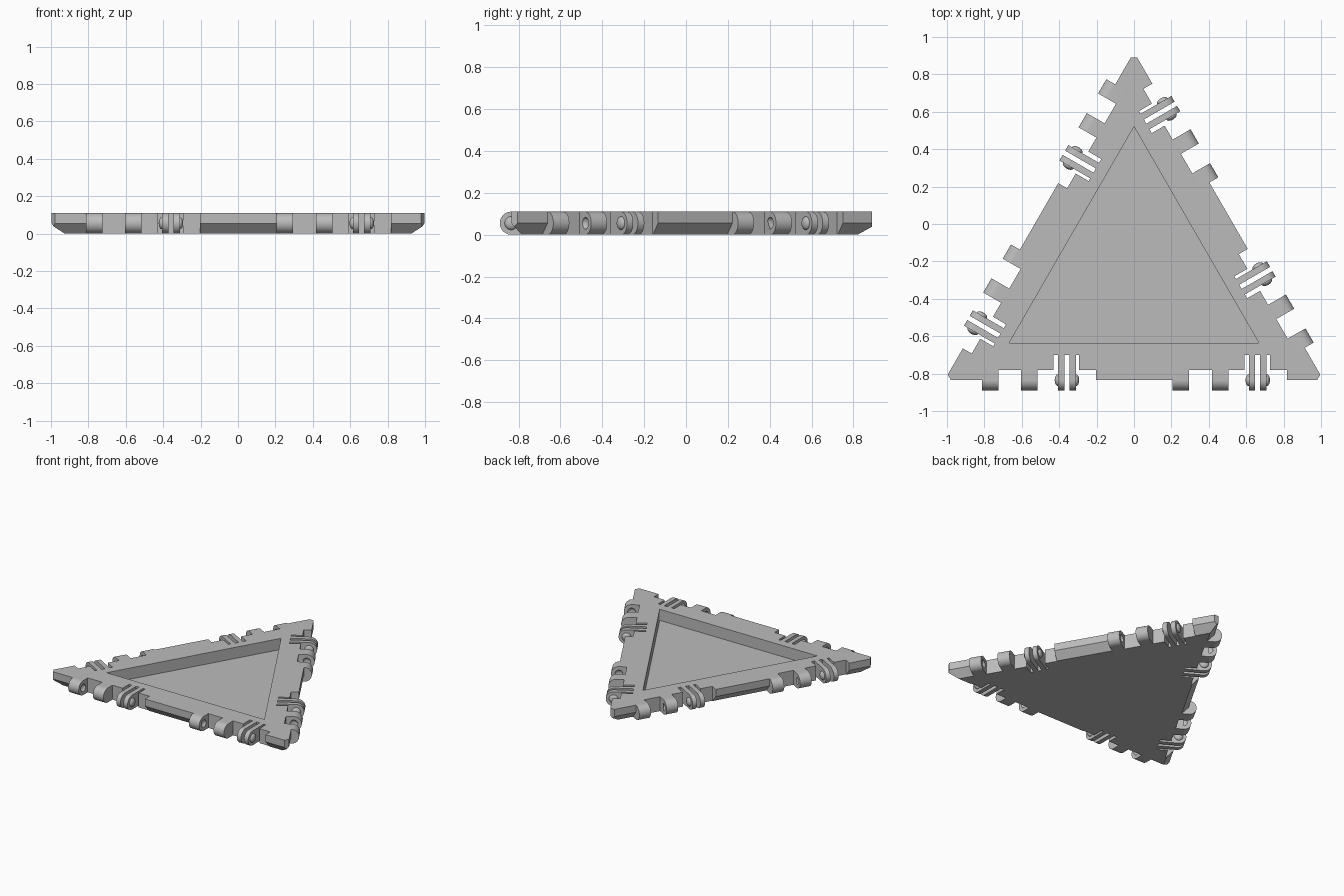
import bpy, bmesh, math
from mathutils import Matrix, Vector

cube = bpy.data.objects.get("Cube")
if cube:
    bpy.data.objects.remove(cube)

grey = bpy.data.materials.new("plain grey")
grey.use_nodes = True
COLOUR = (0.5, 0.5, 0.5, 1)
grey.diffuse_color = COLOUR
grey.node_tree.nodes["Principled BSDF"].inputs["Base Color"].default_value = COLOUR

H = 0.11            # panel thickness
R = H / 2           # hinge radius
EDGE = 0.585        # distance from panel centre to each side
NOTCH, SLOT = 0.53, 0.45
CENTRE = Matrix.Translation((0, -0.25, 0))
SIDES = [CENTRE @ Matrix.Rotation(math.radians(a), 4, "Z") for a in (0, 120, 240)]
JOINTS = (0, 1.02)  # each side carries two identical joints


def make(name, bm, matrix):
    bmesh.ops.recalc_face_normals(bm, faces=bm.faces[:])
    mesh = bpy.data.meshes.new(name)
    bm.to_mesh(mesh)
    bm.free()
    mesh.transform(matrix)
    mesh.materials.append(grey)
    ob = bpy.data.objects.new(name, mesh)
    bpy.context.collection.objects.link(ob)
    return ob


def prism(points, offset):
    """Extrude a closed outline along the offset."""
    bm = bmesh.new()
    face = bm.faces.new([bm.verts.new(p) for p in points])
    out = bmesh.ops.extrude_face_region(bm, geom=[face])
    new = [v for v in out["geom"] if isinstance(v, bmesh.types.BMVert)]
    bmesh.ops.translate(bm, verts=new, vec=offset)
    return bm


def triangle(apothem, z):
    return [Vector((2 * apothem * math.cos(a), 2 * apothem * math.sin(a), z))
            for a in (math.radians(d) for d in (90, 210, 330))]


def hinge_lug(x0, x1, root):
    """Plate with a round nose, lying across the hinge axis."""
    pts = [(x0, -root, H), (x0, -root, 0)]
    for i in range(25):
        a = math.pi * i / 24
        pts.append((x0, -EDGE - R * math.sin(a), R - R * math.cos(a)))
    return prism(pts, (x1 - x0, 0, 0))


def button(x, radius):
    """Flattened ball centred on the hinge axis."""
    bm = bmesh.new()
    shape = Matrix.Translation((x, -EDGE, R)) @ Matrix.Diagonal((0.018, radius, radius, 1))
    bmesh.ops.create_uvsphere(bm, u_segments=24, v_segments=16, radius=1, matrix=shape)
    return bm


def cut(ob, cutters):
    for c in cutters:
        c.hide_render = True
        mod = ob.modifiers.new("cut", "BOOLEAN")
        mod.operation, mod.solver, mod.object = "DIFFERENCE", "EXACT", c
    graph = bpy.context.evaluated_depsgraph_get()
    ob.data = bpy.data.meshes.new_from_object(ob.evaluated_get(graph))
    ob.modifiers.clear()
    for c in cutters:
        bpy.data.objects.remove(c)


# Panel: chamfered underside, clipped corners
bm = bmesh.new()
rings = [[bm.verts.new(p) for p in triangle(a, z)]
         for a, z in ((EDGE - 0.05, 0), (EDGE, R), (EDGE, H))]
bm.faces.new(rings[0])
bm.faces.new(rings[2])
for low, high in zip(rings, rings[1:]):
    for i in range(3):
        j = (i + 1) % 3
        bm.faces.new((low[i], low[j], high[j], high[i]))
for corner in triangle(0.57, 0):
    bmesh.ops.bisect_plane(bm, geom=bm.verts[:] + bm.edges[:] + bm.faces[:],
                           plane_co=corner, plane_no=corner.normalized(), clear_outer=True)
    bmesh.ops.holes_fill(bm, edges=[e for e in bm.edges if e.is_boundary], sides=0)
panel = make("panel", bm, CENTRE)

# Tray recess and the joint notches along each side
cutters = [make("recess_cutter", prism(triangle(0.385, 0.025), (0, 0, 0.2)), CENTRE)]
for side in SIDES:
    for s in JOINTS:
        outline = [(-0.813, -0.7), (-0.813, -NOTCH), (-0.43, -NOTCH), (-0.43, -SLOT),
                   (-0.294, -SLOT), (-0.294, -NOTCH), (-0.203, -NOTCH), (-0.203, -0.7)]
        pts = [(x + s, y, -0.1) for x, y in outline]
        cutters.append(make("notch_cutter", prism(pts, (0, 0, 0.4)), side))
cut(panel, cutters)

# Joints: a pair of dimpled knuckles, then a pair of spring tabs with buttons
parts = [panel]
for side in SIDES:
    for s in JOINTS:
        for x0, x1, inner in ((-0.813, -0.725, -0.725), (-0.604, -0.516, -0.604)):
            knuckle = make("knuckle", hinge_lug(x0 + s, x1 + s, NOTCH), side)
            cut(knuckle, [make("dimple_cutter", button(inner + s, 0.028), side)])
            parts.append(knuckle)
        for x0, x1, outer in ((-0.406, -0.372, -0.406), (-0.346, -0.311, -0.311)):
            parts.append(make("spring_tab", hinge_lug(x0 + s, x1 + s, SLOT), side))
            parts.append(make("tab_button", button(outer + s, 0.032), side))

bpy.ops.object.select_all(action="DESELECT")
for ob in parts:
    ob.select_set(True)
bpy.context.view_layer.objects.active = panel
bpy.ops.object.shade_smooth_by_angle(angle=math.radians(30))
